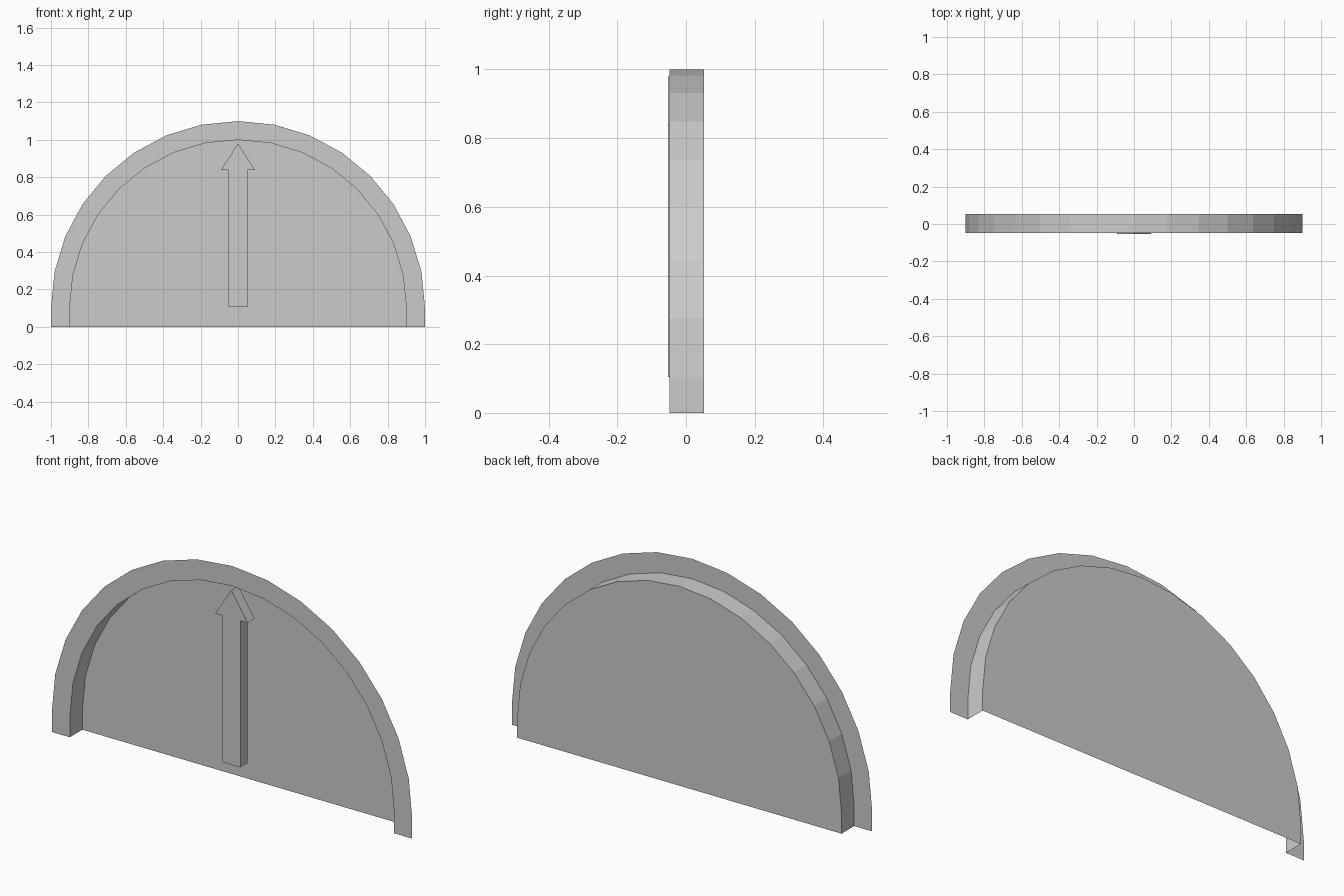
import bpy, bmesh, math

if "Cube" in bpy.data.objects:
    bpy.data.objects.remove(bpy.data.objects["Cube"])

FRONT, BACK = -0.0475, 0.0525      # rim plane and back plate plane
ARROW_FRONT, ARROW_BACK = -0.0525, 0.0025
SPRING, SEGS = 0.1, 16             # height where the arch starts, arch sides


def arch(radius, y):
    """Arch outline from bottom right over the top to bottom left."""
    pts = [(radius, y, 0)]
    for i in range(SEGS + 1):
        a = math.pi * i / SEGS
        pts.append((radius * math.cos(a), y, SPRING + radius * math.sin(a)))
    return pts + [(-radius, y, 0)]


def finish(name, bm):
    mesh = bpy.data.meshes.new(name)
    bm.to_mesh(mesh)
    bm.free()
    obj = bpy.data.objects.new(name, mesh)
    bpy.context.collection.objects.link(obj)
    return obj


def strip(bm, a, b):
    """Quads between two rows of vertices."""
    for i in range(len(a) - 1):
        bm.faces.new((a[i], a[i + 1], b[i + 1], b[i]))


# Arched tray: flat sheet rim, wall and back plate, open at the bottom
bm = bmesh.new()
outer, lip, rear = ([bm.verts.new(p) for p in arch(r, y)]
                    for r, y in ((1.0, FRONT), (0.9, FRONT), (0.9, BACK)))
strip(bm, outer, lip)
strip(bm, lip, rear)
bm.faces.new(rear)
bmesh.ops.recalc_face_normals(bm, faces=bm.faces)
finish("arched_tray", bm)

# Raised upward arrow, mirrored from its right half
half = [(0.05, 0.105), (0.05, 0.84), (0.09, 0.84)]
profile = half + [(0, 0.98)] + [(-x, z) for x, z in reversed(half)]
bm = bmesh.new()
face = bm.faces.new([bm.verts.new((x, ARROW_BACK, z)) for x, z in profile])
ext = bmesh.ops.extrude_face_region(bm, geom=[face], use_keep_orig=True)
verts = [g for g in ext["geom"] if isinstance(g, bmesh.types.BMVert)]
bmesh.ops.translate(bm, verts=verts, vec=(0, ARROW_FRONT - ARROW_BACK, 0))
bmesh.ops.recalc_face_normals(bm, faces=bm.faces)
finish("arrow", bm)
